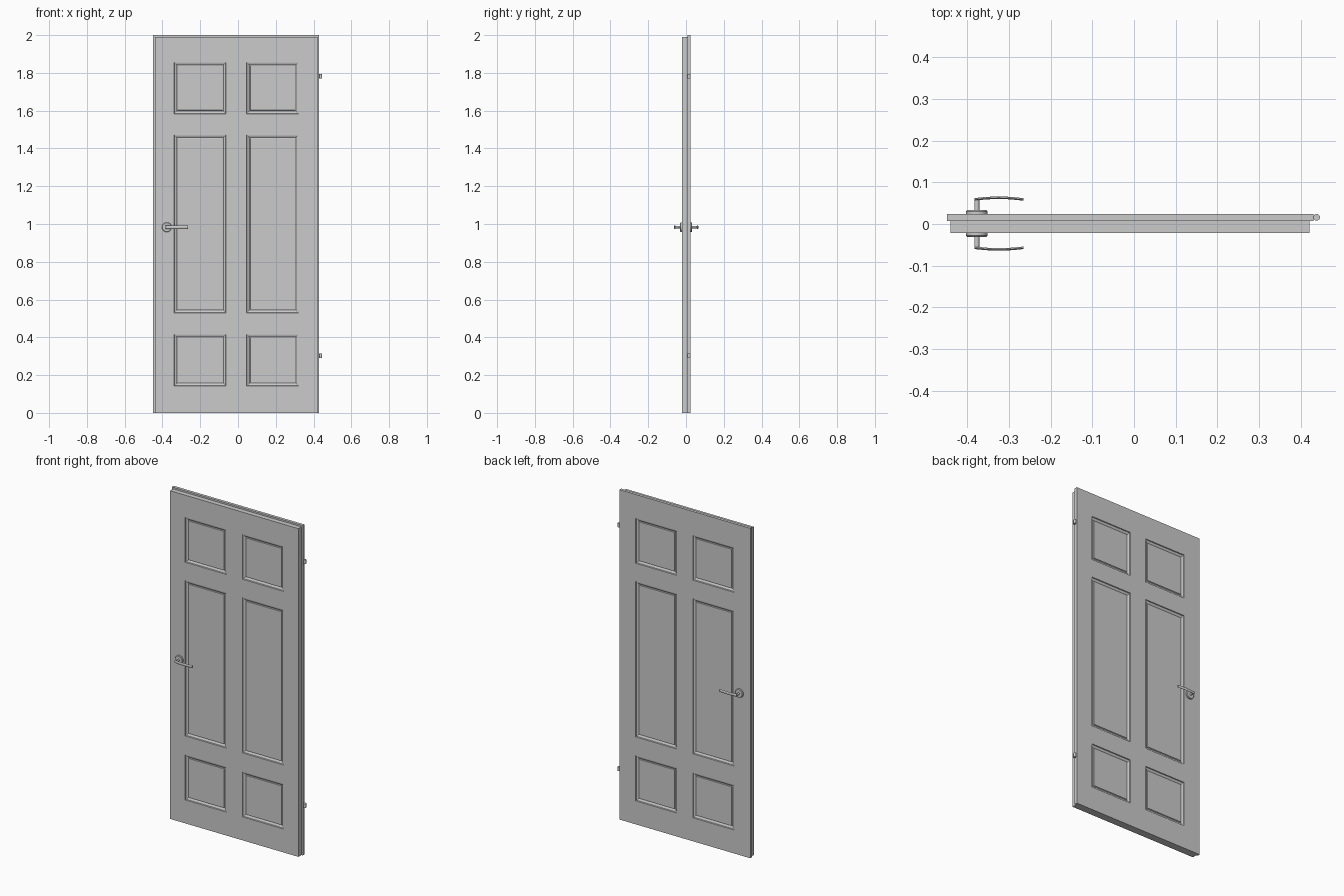
import bpy, bmesh, math
from mathutils import Matrix

if "Cube" in bpy.data.objects:
    bpy.data.objects.remove(bpy.data.objects["Cube"])

XS = [-0.339, -0.063, 0.045, 0.321]
ZS = [0.142, 0.416, 0.53, 1.472, 1.583, 1.856]
# moulding steps: (inset width, depth along normal)
MOULD = [(0.002, -0.005), (0.005, -0.001), (0.004, -0.002), (0.004, -0.003), (0.004, 0.001), (0.001, 0.003)]
HX, HZ = -0.377, 0.983
MID = 0.001


def add(name, bm, smooth=False):
    bmesh.ops.recalc_face_normals(bm, faces=bm.faces[:])
    me = bpy.data.meshes.new(name)
    bm.to_mesh(me)
    bm.free()
    ob = bpy.data.objects.new(name, me)
    bpy.context.collection.objects.link(ob)
    if smooth:
        bpy.context.view_layer.objects.active = ob
        ob.select_set(True)
        bpy.ops.object.shade_smooth_by_angle(angle=math.radians(35))
        ob.select_set(False)
    return ob


# Door leaf half: panelled face at y_face, plain face at y_back
def leaf(name, x0, x1, z1, y_face, y_back):
    bm = bmesh.new()
    xs, zs = [x0] + XS + [x1], [0] + ZS + [z1]
    grid = [[bm.verts.new((x, y_face, z)) for z in zs] for x in xs]
    panels = []
    for i in range(len(xs) - 1):
        for j in range(len(zs) - 1):
            f = bm.faces.new((grid[i][j], grid[i + 1][j], grid[i + 1][j + 1], grid[i][j + 1]))
            if i in (1, 3) and j in (1, 3, 5):
                panels.append(f)
    rim = [e for e in bm.edges if e.is_boundary]
    res = bmesh.ops.extrude_edge_only(bm, edges=rim)
    for v in res["geom"]:
        if isinstance(v, bmesh.types.BMVert):
            v.co.y = y_back
    bmesh.ops.holes_fill(bm, edges=[e for e in bm.edges if e.is_boundary], sides=0)
    bmesh.ops.recalc_face_normals(bm, faces=bm.faces[:])
    for w, d in MOULD:
        bmesh.ops.inset_individual(bm, faces=panels, thickness=w, depth=d, use_even_offset=True)
    return add(name, bm)


leaf("front_leaf", -0.440, 0.421, 1.99, -0.022, 0.007)
leaf("back_leaf", -0.449, 0.430, 2.0, 0.0245, 0.007)


def cylinder(bm, r1, r2, depth, mat, seg=32):
    bmesh.ops.create_cone(bm, cap_ends=True, segments=seg, radius1=r1, radius2=r2, depth=depth, matrix=mat)


# Handles: side -1 is the front, +1 the back
for side, label in ((-1, "front"), (1, "back")):
    rot = Matrix.Rotation(-side * math.pi / 2, 4, 'X')

    def at(d):
        return Matrix.Translation((HX, MID + side * d, HZ)) @ rot

    # Rose plate with chamfered rim
    bm = bmesh.new()
    cylinder(bm, 0.026, 0.026, 0.010, at(0.024))
    cylinder(bm, 0.026, 0.023, 0.003, at(0.0305))
    add(label + "_rose", bm, True)

    # Neck
    bm = bmesh.new()
    cylinder(bm, 0.006, 0.006, 0.032, at(0.045), 20)
    add(label + "_neck", bm, True)

    # Gently bowed lever with oval section
    bm = bmesh.new()
    rings = []
    for k in range(13):
        t = k / 12
        x = HX - 0.006 + 0.118 * t
        y = MID + side * (0.058 + 0.004 * math.sin(math.pi * t))
        ring = []
        for s in range(16):
            a = math.tau * s / 16
            ring.append(bm.verts.new((x, y + 0.003 * math.cos(a), HZ + 0.0085 * math.sin(a))))
        rings.append(ring)
    for a, b in zip(rings, rings[1:]):
        for s in range(16):
            bm.faces.new((a[s], a[(s + 1) % 16], b[(s + 1) % 16], b[s]))
    bm.faces.new(rings[0])
    bm.faces.new(rings[-1])
    add(label + "_lever", bm, True)

# Hinge knuckles
for z, label in ((0.303, "lower"), (1.781, "upper")):
    bm = bmesh.new()
    cylinder(bm, 0.008, 0.008, 0.024, Matrix.Translation((0.438, 0.016, z)), 16)
    add(label + "_hinge", bm, True)
